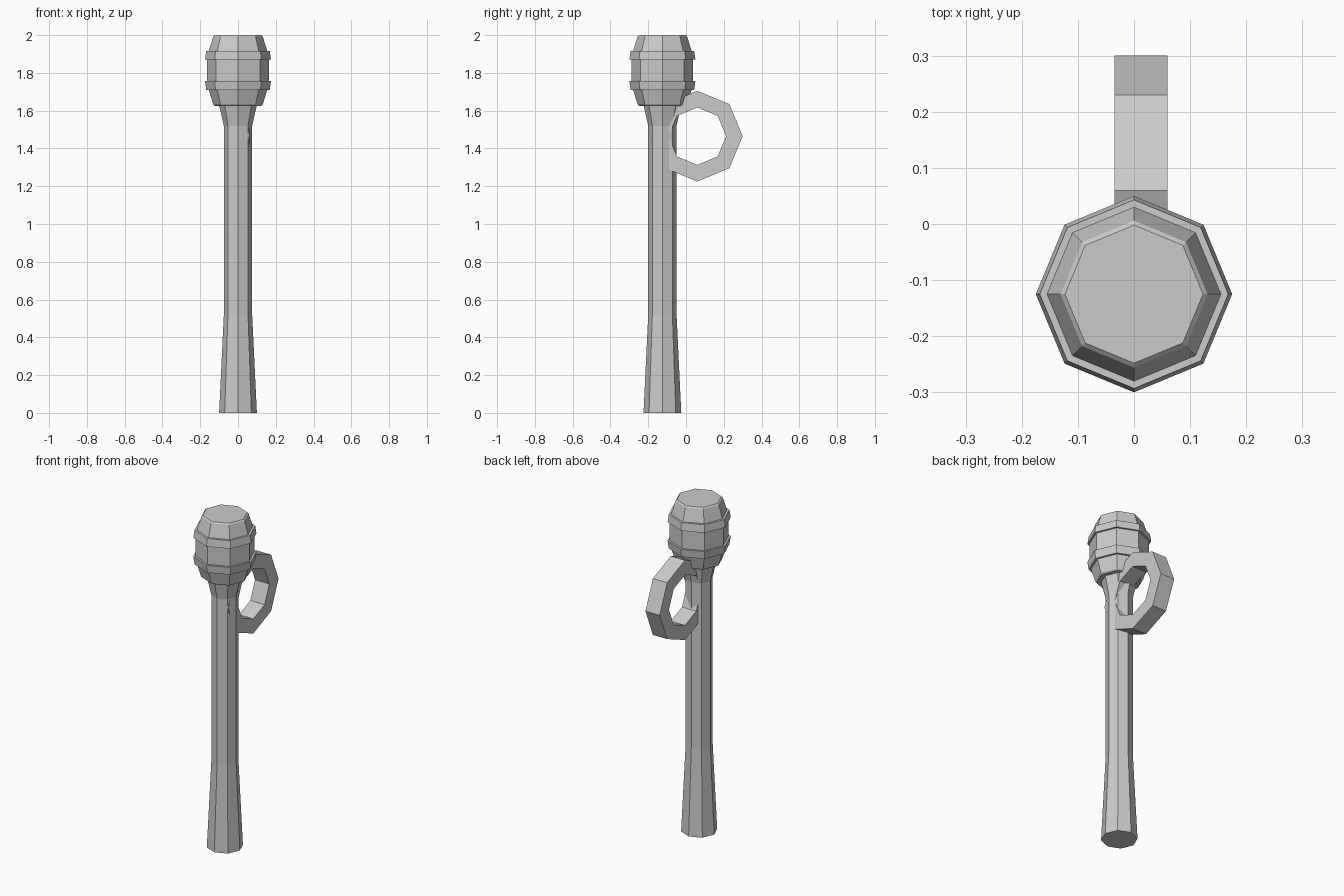
import bpy
import bmesh
from math import cos, sin, pi

if "Cube" in bpy.data.objects:
    bpy.data.objects.remove(bpy.data.objects["Cube"])

AXIS_Y = -0.125   # shaft axis sits in front of the origin
SIDES = 8


def finish(name, bm):
    bmesh.ops.recalc_face_normals(bm, faces=bm.faces)
    mesh = bpy.data.meshes.new(name)
    bm.to_mesh(mesh)
    bm.free()
    obj = bpy.data.objects.new(name, mesh)
    bpy.context.collection.objects.link(obj)
    return obj


def loft(rings, caps):
    """Bridge successive vertex rings; cap the ends or close the loop."""
    bm = bmesh.new()
    vs = [[bm.verts.new(p) for p in ring] for ring in rings]
    n = len(vs[0])
    pairs = list(zip(vs, vs[1:]))
    if not caps:
        pairs.append((vs[-1], vs[0]))
    for a, b in pairs:
        for i in range(n):
            j = (i + 1) % n
            bm.faces.new((a[i], a[j], b[j], b[i]))
    if caps:
        bm.faces.new(vs[0])
        bm.faces.new(vs[-1])
    return bm


def turned(name, profile, caps=True):
    """Eight-sided lathe of (radius, z) points around the shaft axis."""
    rings = [[(r * cos(2 * pi * i / SIDES), AXIS_Y + r * sin(2 * pi * i / SIDES), z)
              for i in range(SIDES)] for r, z in profile]
    return finish(name, loft(rings, caps))


# Long shaft, flared at foot and neck
turned("shaft", [(0.1, 0), (0.075, 0.52), (0.075, 1.52), (0.1, 1.63)])

# Barrel-shaped head with chamfered rims
turned("barrel_head", [(0.123, 1.625), (0.131, 1.632), (0.155, 1.71), (0.163, 1.76),
                       (0.163, 1.87), (0.155, 1.916), (0.131, 1.993), (0.123, 2.0)])

# Two hoops, wider toward the middle of the barrel
turned("lower_hoop", [(0.145, 1.71), (0.168, 1.71), (0.175, 1.758), (0.15, 1.758)], caps=False)
turned("upper_hoop", [(0.15, 1.87), (0.175, 1.87), (0.168, 1.916), (0.145, 1.916)], caps=False)

# Octagonal ring handle passing through the shaft
section = [(0.24, -0.035), (0.24, 0.06), (0.152, 0.06), (0.152, -0.035)]
rings = [[(x, 0.06 + r * cos(2 * pi * i / SIDES), 1.465 + r * sin(2 * pi * i / SIDES))
          for r, x in section] for i in range(SIDES)]
finish("ring_handle", loft(rings, caps=False))
